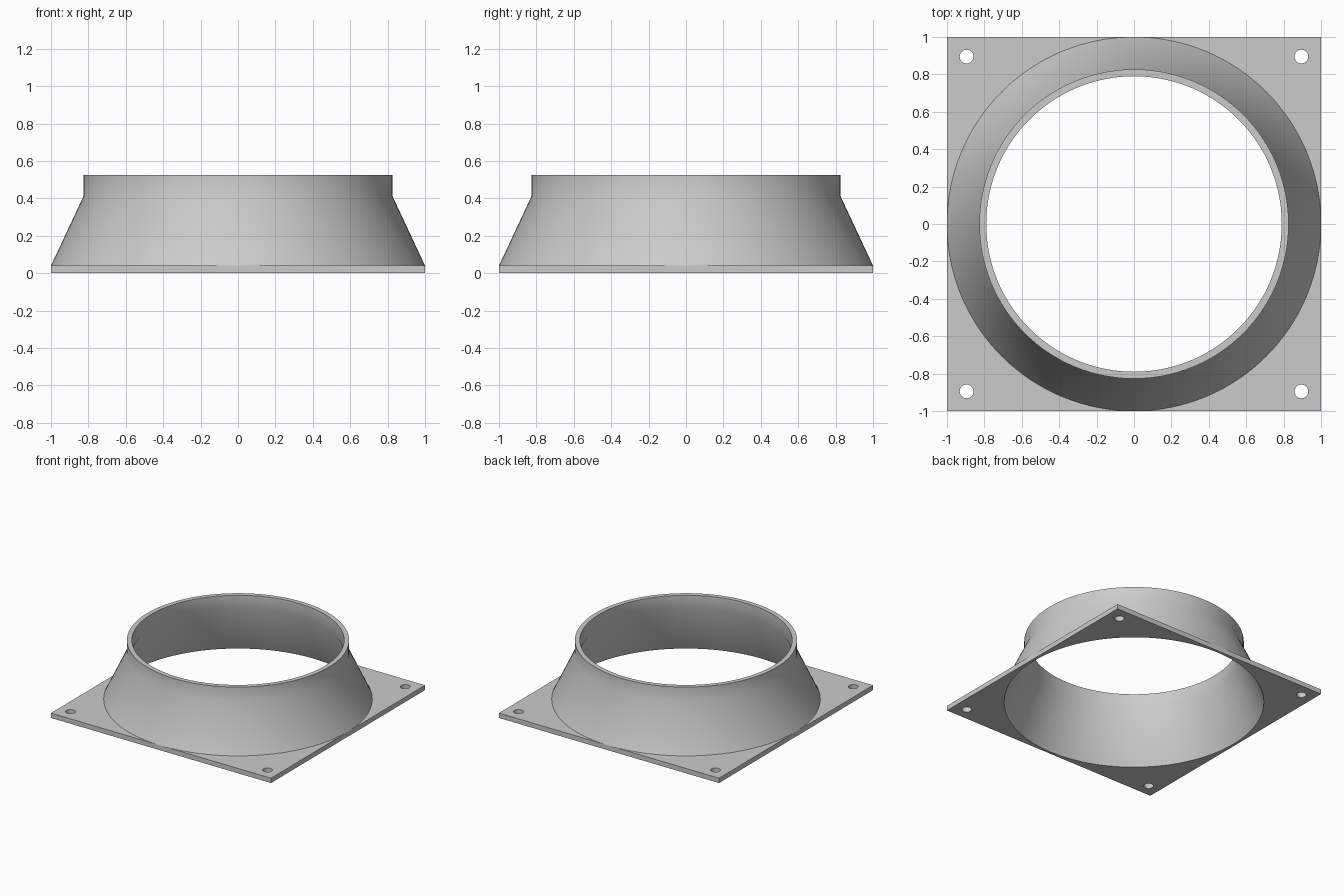
import bpy
import bmesh
from math import cos, sin, tau, radians

if "Cube" in bpy.data.objects:
    bpy.data.objects.remove(bpy.data.objects["Cube"], do_unlink=True)

SEGMENTS = 128
PLATE_TOP = 0.04
NECK_Z, RIM_Z = 0.41, 0.525
BASE_INNER, NECK_INNER = 0.978, 0.79
SLOPE = (NECK_INNER - BASE_INNER) / NECK_Z

grey = bpy.data.materials.new("light grey")
grey.use_nodes = True
grey.diffuse_color = (0.6, 0.6, 0.6, 1)
grey.node_tree.nodes["Principled BSDF"].inputs["Base Color"].default_value = (0.6, 0.6, 0.6, 1)


def inner_radius(z):
    """Radius of the sloping inside wall at height z."""
    return BASE_INNER + SLOPE * z


def make_object(name, bm):
    bmesh.ops.recalc_face_normals(bm, faces=bm.faces)
    mesh = bpy.data.meshes.new(name)
    bm.to_mesh(mesh)
    bm.free()
    mesh.materials.append(grey)
    obj = bpy.data.objects.new(name, mesh)
    bpy.context.collection.objects.link(obj)
    return obj


def lathe(bm, profile, segments, center=(0, 0), closed=False):
    """Spin (radius, z) points about a vertical axis; cap the ends if open."""
    rings = []
    for r, z in profile:
        rings.append([bm.verts.new((center[0] + r * cos(tau * i / segments),
                                    center[1] + r * sin(tau * i / segments), z))
                      for i in range(segments)])
    pairs = list(zip(rings, rings[1:]))
    if closed:
        pairs.append((rings[-1], rings[0]))
    else:
        bm.faces.new(rings[0])
        bm.faces.new(rings[-1])
    for a, b in pairs:
        for i in range(segments):
            j = (i + 1) % segments
            bm.faces.new((a[i], a[j], b[j], b[i]))


def smooth(obj):
    bpy.ops.object.select_all(action="DESELECT")
    obj.select_set(True)
    bpy.context.view_layer.objects.active = obj
    bpy.ops.object.shade_smooth_by_angle(angle=radians(30))


# Tapered collar with a straight neck
bm = bmesh.new()
lathe(bm, [(1.0, PLATE_TOP), (0.827, NECK_Z), (0.827, RIM_Z),
           (NECK_INNER, RIM_Z), (NECK_INNER, NECK_Z),
           (inner_radius(PLATE_TOP), PLATE_TOP)], SEGMENTS, closed=True)
collar = make_object("collar", bm)

# Square mounting plate
bm = bmesh.new()
bmesh.ops.create_cube(bm, size=1)
for v in bm.verts:
    v.co = (v.co.x * 2, v.co.y * 2, (v.co.z + 0.5) * PLATE_TOP)
plate = make_object("mounting_plate", bm)

# Cutter for the central opening and the four corner screw holes
bm = bmesh.new()
lathe(bm, [(inner_radius(z), z) for z in (-0.03, 0.07)], SEGMENTS)
for sx in (-1, 1):
    for sy in (-1, 1):
        lathe(bm, [(0.037, -0.03), (0.037, 0.07)], 16, (sx * 0.895, sy * 0.895))
cutter = make_object("hole_cutter", bm)
cutter.hide_render = True

cut = plate.modifiers.new("holes", "BOOLEAN")
cut.operation = "DIFFERENCE"
cut.solver = "EXACT"
cut.object = cutter
bpy.context.view_layer.objects.active = plate
bpy.ops.object.modifier_apply(modifier=cut.name)
bpy.data.objects.remove(cutter, do_unlink=True)

for part in (collar, plate):
    smooth(part)
